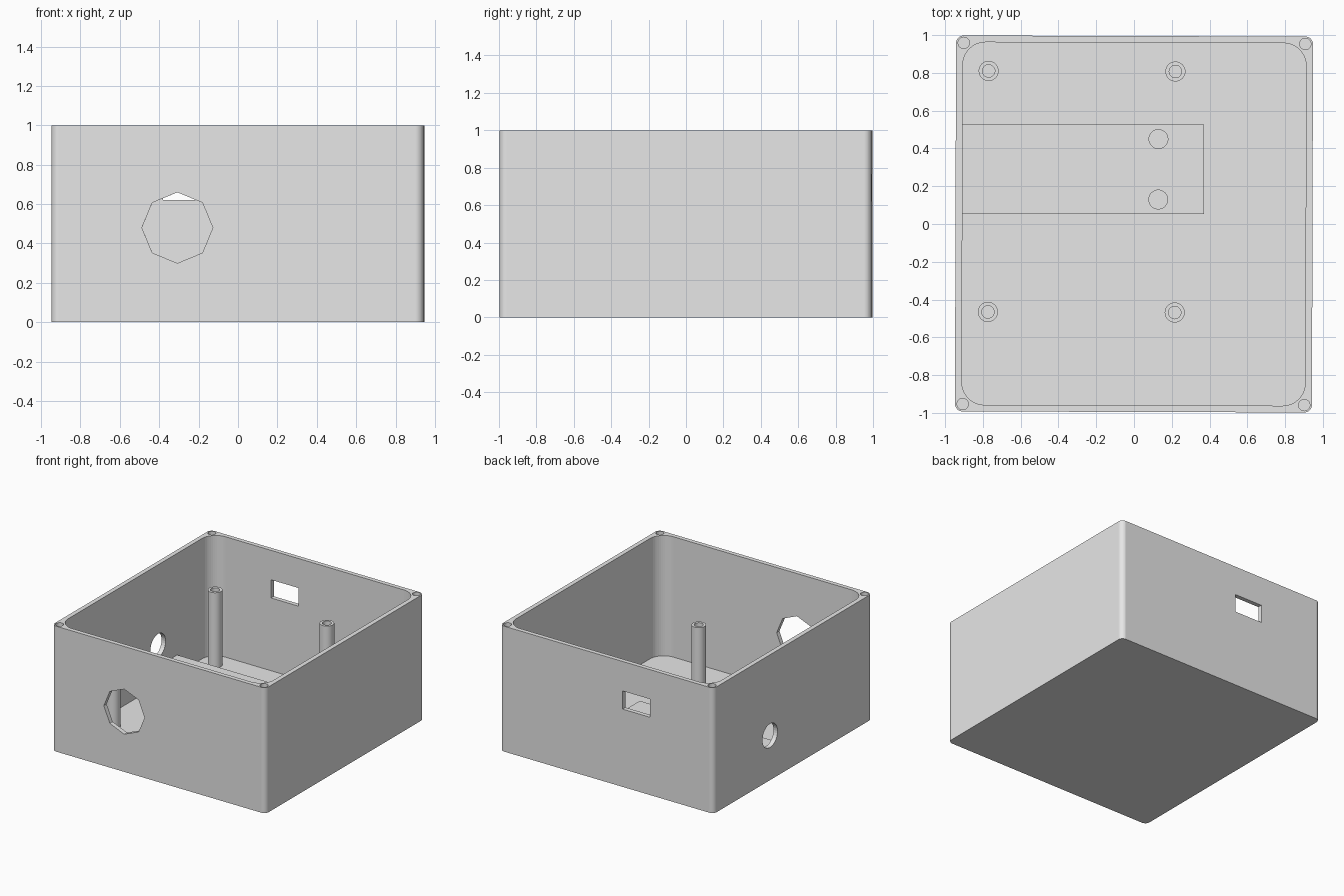
import bpy
import bmesh
from math import cos, sin, pi, radians

if "Cube" in bpy.data.objects:
    bpy.data.objects.remove(bpy.data.objects["Cube"])

grey = bpy.data.materials.new("plain grey plastic")
grey.use_nodes = True
grey.diffuse_color = (0.8, 0.8, 0.8, 1)
grey.node_tree.nodes["Principled BSDF"].inputs["Base Color"].default_value = (0.8, 0.8, 0.8, 1)

TILT = -0.003          # slight turn of the whole box
FLOOR, HEIGHT = 0.04, 1.0
OVERLAP = 0.01


def prism(name, outline, z0, z1):
    """Extrude a flat outline from z0 up to z1."""
    bm = bmesh.new()
    face = bm.faces.new([bm.verts.new((x, y, z0)) for x, y in outline])
    top = bmesh.ops.extrude_face_region(bm, geom=[face])["geom"]
    bmesh.ops.translate(bm, vec=(0, 0, z1 - z0),
                        verts=[v for v in top if isinstance(v, bmesh.types.BMVert)])
    bmesh.ops.recalc_face_normals(bm, faces=bm.faces)
    mesh = bpy.data.meshes.new(name)
    bm.to_mesh(mesh)
    bm.free()
    mesh.materials.append(grey)
    obj = bpy.data.objects.new(name, mesh)
    bpy.context.collection.objects.link(obj)
    return obj


def rectangle(x0, x1, y0, y1):
    return [(x0, y0), (x1, y0), (x1, y1), (x0, y1)]


def circle(x, y, r, sides=32):
    return [(x + r * cos(2 * pi * i / sides), y + r * sin(2 * pi * i / sides))
            for i in range(sides)]


def rounded(hx, hy, r, steps=12):
    """Rectangle outline with rounded corners."""
    points = []
    for k, (sx, sy) in enumerate([(1, 1), (-1, 1), (-1, -1), (1, -1)]):
        for i in range(steps + 1):
            a = pi / 2 * (k + i / steps)
            points.append((sx * (hx - r) + r * cos(a), sy * (hy - r) + r * sin(a)))
    return points


def cut(obj, cutter):
    """Subtract the cutter and throw it away."""
    mod = obj.modifiers.new("cut", "BOOLEAN")
    mod.operation, mod.solver, mod.object = "DIFFERENCE", "EXACT", cutter
    bpy.context.view_layer.objects.active = obj
    bpy.ops.object.modifier_apply(modifier=mod.name)
    bpy.data.objects.remove(cutter)


# Box shell, open at the top
shell = prism("box_shell", rounded(0.945, 0.995, 0.04), 0, HEIGHT)
cut(shell, prism("cavity", rounded(0.909, 0.96, 0.12), FLOOR, HEIGHT + 0.1))

# Lid screw holes in the four corners
for sx in (-1, 1):
    for sy in (-1, 1):
        cut(shell, prism("screw_hole", circle(sx * 0.904, sy * 0.956, 0.03),
                         HEIGHT - 0.25, HEIGHT + 0.1))

# Octagonal opening in the front wall
octagon = prism("front_opening", circle(-0.305, 0.48, 0.18, 8), 0.9, 1.1)
octagon.rotation_euler.x = radians(90)
cut(shell, octagon)

# Rectangular port in the back wall
cut(shell, prism("back_port", rectangle(-0.385, -0.14, 0.9, 1.1), 0.62, 0.765))

# Round socket hole in the right wall
socket = prism("socket_hole", circle(-0.355, 0.287, 0.095), -1.1, -0.85)
socket.rotation_euler.y = radians(90)
cut(shell, socket)

# Raised platform with two holes
platform = prism("platform", rectangle(-0.915, 0.37, 0.054, 0.527),
                 FLOOR - OVERLAP, 0.19)
for y in (0.13, 0.45):
    cut(platform, prism("platform_hole", circle(0.128, y, 0.05), FLOOR, 0.3))

# Four standoff posts with pilot holes
posts = []
for x, side in ((-0.772, "right"), (0.217, "left")):
    for y, end in ((-0.468, "front"), (0.808, "back")):
        post = prism(f"{end}_{side}_post", circle(x, y, 0.053),
                     FLOOR - OVERLAP, 0.64)
        cut(post, prism("pilot_hole", circle(x, y, 0.033), 0.4, 0.7))
        posts.append(post)

# Smooth the round posts and turn everything together
for obj in [shell, platform] + posts:
    obj.rotation_euler.z = TILT
    obj.select_set(obj in posts)
bpy.context.view_layer.objects.active = posts[0]
bpy.ops.object.shade_smooth_by_angle(angle=radians(30))
